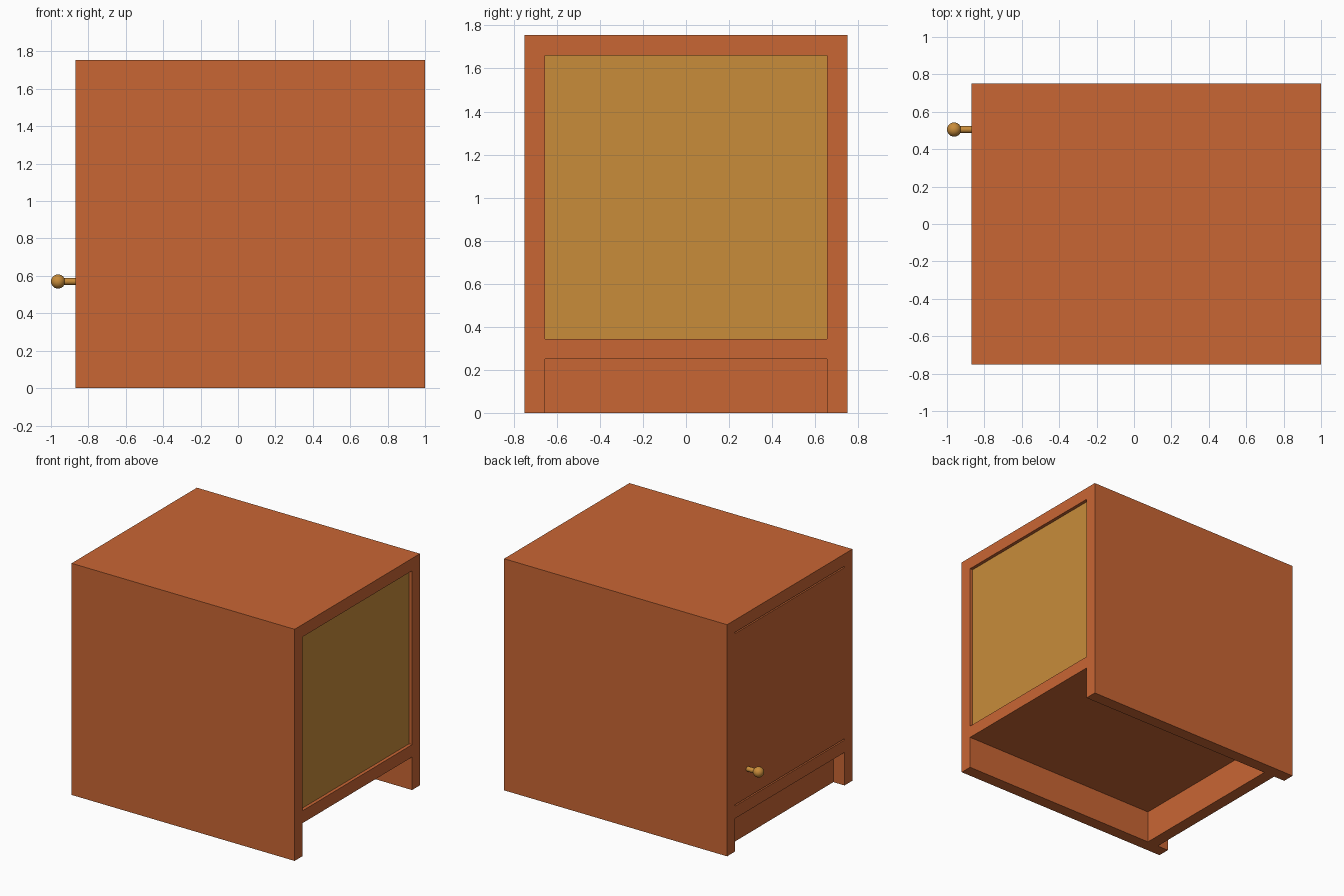
import bpy, bmesh
from math import pi
from mathutils import Matrix

cube = bpy.data.objects.get("Cube")
if cube:
    bpy.data.objects.remove(cube, do_unlink=True)

X0, X1 = -0.87, 1.0          # door end and panel end
HALF, HEIGHT = 0.75, 1.755
T = 0.094                    # board thickness
INNER = HALF - T
SHELF_LOW, SHELF_TOP = 0.25, 0.344


def material(name, colour):
    m = bpy.data.materials.new(name)
    m.use_nodes = True
    m.diffuse_color = colour
    m.node_tree.nodes["Principled BSDF"].inputs["Base Color"].default_value = colour
    return m


wood = material("orange wood", (0.584, 0.133, 0.034, 1))
gold = material("gold", (0.578, 0.262, 0.042, 1))


def finish(name, bm, mat):
    bmesh.ops.recalc_face_normals(bm, faces=bm.faces)
    mesh = bpy.data.meshes.new(name)
    bm.to_mesh(mesh)
    bm.free()
    mesh.materials.append(mat)
    ob = bpy.data.objects.new(name, mesh)
    bpy.context.collection.objects.link(ob)
    return ob


def board(name, x, y, z, mat):
    bm = bmesh.new()
    bmesh.ops.create_cube(bm, size=1)
    for v in bm.verts:
        for axis, span in enumerate((x, y, z)):
            v.co[axis] = span[v.co[axis] > 0]
    return finish(name, bm, mat)


# Carcass: side walls, top and raised shelf as one extruded section
bm = bmesh.new()
ys = (-HALF, -INNER, INNER, HALF)
zs = (0, SHELF_LOW, SHELF_TOP, HEIGHT - T, HEIGHT)
grid = [[bm.verts.new((X0, y, z)) for z in zs] for y in ys]
for i in range(3):
    for j in range(4):
        if i == 1 and j in (0, 2):
            continue         # toe space and cupboard opening
        bm.faces.new((grid[i][j], grid[i + 1][j], grid[i + 1][j + 1], grid[i][j + 1]))
for v in [v for v in bm.verts if not v.link_faces]:
    bm.verts.remove(v)
section = bmesh.ops.extrude_face_region(bm, geom=bm.faces[:], use_keep_orig=True)
for item in section["geom"]:
    if isinstance(item, bmesh.types.BMVert):
        item.co.x = X1
bmesh.ops.dissolve_limit(bm, angle_limit=0.01, verts=bm.verts, edges=bm.edges)
finish("cabinet_body", bm, wood)

# Inset panel, flush door with gaps above and below, recessed kick board
across = (-INNER, INNER)
GAP = 0.01
board("inset_panel", (X1 - 0.05, X1 - 0.025), across, (SHELF_TOP, HEIGHT - T), gold)
board("door", (X0, X0 + T), across, (SHELF_TOP + GAP, HEIGHT - T - GAP), wood)
board("kick_board", (X0 + T, X0 + 2 * T), across, (0, SHELF_LOW), wood)

# Door knob: stem and ball
KY, KZ, BALL = 0.505, 0.57, 0.038
bm = bmesh.new()
stem = Matrix.Translation((X0 - 0.03, KY, KZ)) @ Matrix.Rotation(pi / 2, 4, "Y")
bmesh.ops.create_cone(bm, cap_ends=True, segments=24, radius1=0.018,
                      radius2=0.018, depth=0.08, matrix=stem)
bmesh.ops.create_uvsphere(bm, u_segments=32, v_segments=16, radius=BALL,
                          matrix=Matrix.Translation((-1 + BALL, KY, KZ)))
knob = finish("door_knob", bm, gold)
bpy.ops.object.select_all(action="DESELECT")
knob.select_set(True)
bpy.context.view_layer.objects.active = knob
bpy.ops.object.shade_smooth_by_angle()
